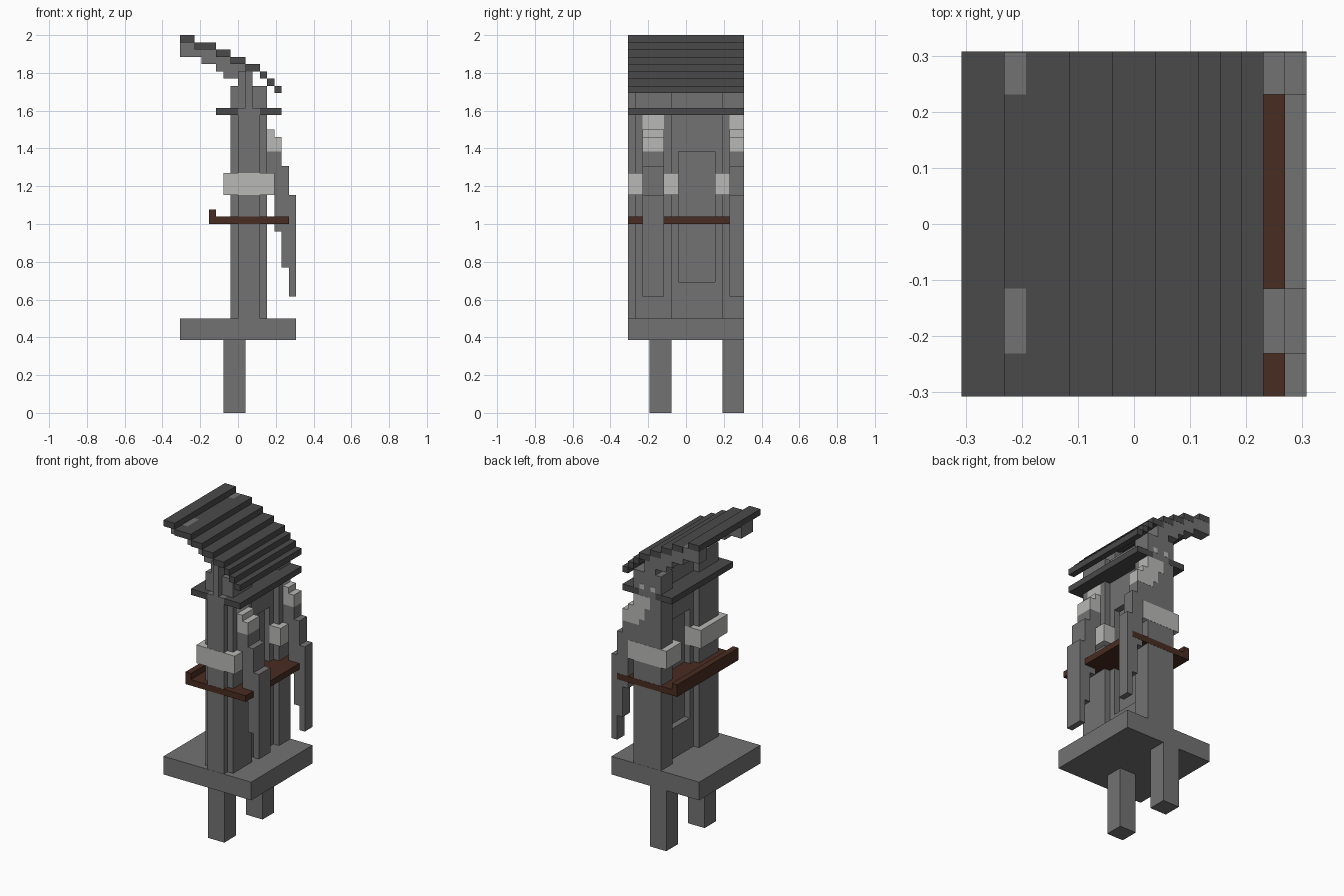
import bpy
import bmesh

UNIT = 2 / 52  # size of one block

cube = bpy.data.objects.get("Cube")
if cube:
    bpy.data.objects.remove(cube, do_unlink=True)


def make_material(name, color):
    mat = bpy.data.materials.new(name)
    mat.use_nodes = True
    mat.diffuse_color = (*color, 1)
    bsdf = next(n for n in mat.node_tree.nodes if n.type == "BSDF_PRINCIPLED")
    bsdf.inputs["Base Color"].default_value = (*color, 1)
    return mat


GREY = make_material("stone grey", (0.17, 0.17, 0.17))
LIGHT = make_material("pale grey", (0.48, 0.48, 0.47))
DARK = make_material("slate grey", (0.068, 0.068, 0.068))
BROWN = make_material("dark brown", (0.066, 0.025, 0.015))


def blocks(name, mat, *boxes):
    """One object from boxes given as x, y and z ranges in block units."""
    bm = bmesh.new()
    for ranges in boxes:
        verts = bmesh.ops.create_cube(bm, size=1)["verts"]
        for v in verts:
            for axis, (low, high) in enumerate(ranges):
                v.co[axis] = (low if v.co[axis] < 0 else high) * UNIT
    mesh = bpy.data.meshes.new(name)
    bm.to_mesh(mesh)
    bm.free()
    mesh.materials.append(mat)
    obj = bpy.data.objects.new(name, mesh)
    bpy.context.collection.objects.link(obj)
    return obj


FULL = (-8, 8)
BACK = 7.97  # keeps end faces just behind the trim laid over them

# Base and legs
blocks("base", GREY, (FULL, FULL, (10, 13)))
for side, y in (("front", (-5, -2)), ("back", (5, 8))):
    blocks(side + "_leg", GREY, ((-2, 1), y, (0, 10)))

# Wall with a shallow recessed panel on both sides
blocks("wall", GREY,
       ((0, 3), (-2, -1), (13, 45)), ((0, 3), (4, 5), (13, 45)),
       ((0, 3), (-1, 4), (13, 18)), ((0, 3), (-1, 4), (36, 45)),
       ((1, 2), (-1, 4), (18, 36)))

# Pillars
blocks("front_pillar", GREY, ((-1, 4), (-7, -2), (13, 45)),
       ((0, 3), (-BACK, -7), (13, 42)), ((1, 2), (-BACK, -7), (42, 47)),
       ((0, 2), (-7, -2), (45, 47)))
blocks("back_pillar", GREY, ((-1, 4), (5, BACK), (13, 45)),
       ((0, 2), (5, BACK), (45, 47)))

# Pale bands round the pillars
blocks("front_band", LIGHT, ((-2, 5), (-8, -1), (30, 33)))
blocks("back_band", LIGHT, ((-2, 5), (4, 8), (30, 33)))

# Brown shelf with a raised lip
blocks("shelf", BROWN, ((-4, 7), FULL, (26, 27)))
blocks("shelf_lip", BROWN, ((-4, -3), FULL, (27, 28)))

# Hanging plumes with pale roots, and brackets under the roof
for side, y0, y1 in (("front", -6, -3), ("back", 6, 8)):
    y = (y0, min(y1, BACK))
    blocks(side + "_plume", GREY, ((4, 5), y, (32, 36)), ((5, 6), y, (25, 36)),
           ((6, 7), y, (20, 34)), ((7, 8), y, (16, 30)))
    blocks(side + "_plume_root", LIGHT, ((1, 4.02), (y0, y1), (39, 41)),
           ((2, 5), (y0, y1), (37, 39)), ((3, 6), (y0, y1), (36, 38)))
    blocks(side + "_bracket", GREY, ((-8, -5), y, (49, 51)),
           ((-5, -3), y, (48, 50)), ((-3, -2), y, (47, 49)),
           ((-2, -1), y, (46, 49)), ((-1, 1), y, (46, 48)))

# Small pale studs on the back
blocks("studs", LIGHT, *[((x + .1, x + .9), (BACK, 8), (42.1, 42.9)) for x in (0, 2)])

# Ledge, split where the wall passes through
blocks("ledge", DARK, ((-3, 0), FULL, (41, 42)), ((3, 6), FULL, (41, 42)))

# Stepped roof, falling one block at each edge
edges = [-8, -6, -3, -1, 1, 3, 4, 5, 6]
steps = []
for i, (x0, x1) in enumerate(zip(edges, edges[1:])):
    if i == 1:
        x0 += 1  # the brackets fill the seam here
        steps += [((-6, -5), y, (50, 51)) for y in ((-8, -6), (-3, 6))]
    steps.append(((x0, x1), FULL, (51 - i, 52 - i)))
blocks("roof", DARK, *steps)
